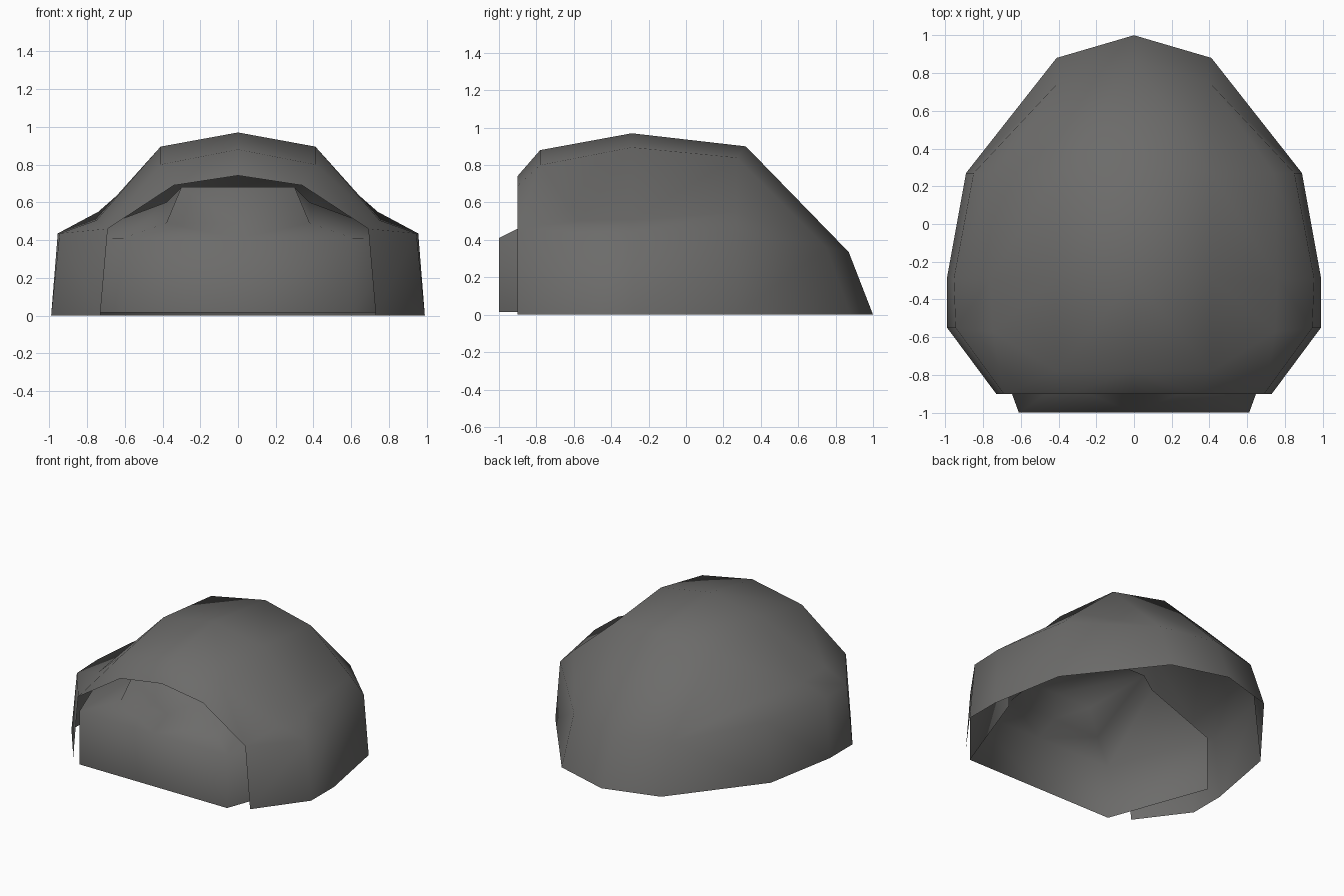
import bpy
import bmesh

if "Cube" in bpy.data.objects:
    bpy.data.objects.remove(bpy.data.objects["Cube"])

grey = bpy.data.materials.new("charcoal_grey")
grey.diffuse_color = (0.15, 0.148, 0.144, 1)
grey.use_nodes = True
grey.node_tree.nodes["Principled BSDF"].inputs["Base Color"].default_value = grey.diffuse_color


def half_surface(name, points, faces):
    """Smooth single-skin surface built as its right half, mirrored across x = 0."""
    bm = bmesh.new()
    verts = {k: bm.verts.new(p) for k, p in points.items()}
    for f in faces:
        bm.faces.new([verts[k] for k in f])
    bmesh.ops.remove_doubles(bm, verts=bm.verts[:], dist=0.001)
    bmesh.ops.recalc_face_normals(bm, faces=bm.faces[:])
    # make the faces look outward, away from the middle of the form
    if sum(f.normal.dot(f.calc_center_median()) * f.calc_area() for f in bm.faces) < 0:
        bmesh.ops.reverse_faces(bm, faces=bm.faces[:])
    for f in bm.faces:
        f.smooth = True
    mesh = bpy.data.meshes.new(name)
    bm.to_mesh(mesh)
    bm.free()
    mesh.materials.append(grey)
    obj = bpy.data.objects.new(name, mesh)
    bpy.context.collection.objects.link(obj)
    mod = obj.modifiers.new("mirror", "MIRROR")
    mod.use_clip = True
    mod.merge_threshold = 0.002
    return obj


# Domed shell: cross-sections from front to back, each from rim to crown
sections = [
    [(0.73, -0.9, 0), (0.69, -0.9, 0.46), (0.69, -0.9, 0.46), (0.34, -0.9, 0.69), (0, -0.9, 0.742)],
    [(0.99, -0.55, 0), (0.945, -0.55, 0.435), (0.75, -0.57, 0.505), (0.41, -0.78, 0.8), (0, -0.78, 0.88)],
    [(0.99, -0.28, 0), (0.955, -0.29, 0.435), (0.76, -0.29, 0.505), (0.41, -0.29, 0.895), (0, -0.29, 0.97)],
    [(0.89, 0.27, 0), (0.85, 0.27, 0.44), (0.74, 0.27, 0.55), (0.41, 0.27, 0.84), (0, 0.32, 0.9)],
]
pts = {(r, c): p for r, row in enumerate(sections) for c, p in enumerate(row)}
faces = []
for r in range(3):
    for c in range(4):
        if (r, c) == (0, 1):      # shoulder narrows to a point at the front arch
            faces.append([(0, 1), (1, 1), (1, 2)])
        else:
            faces.append([(r, c), (r + 1, c), (r + 1, c + 1), (r, c + 1)])

# Rear of the shell
pts.update({"rim_side": (0.41, 0.88, 0), "rim_mid": (0, 1, 0),
            "back_side": (0.4, 0.75, 0.36), "back_mid": (0, 0.87, 0.335)})
faces += [[(3, 0), "rim_side", "back_side", (3, 1)],
          ["rim_side", "rim_mid", "back_mid", "back_side"],
          [(3, 1), "back_side", (3, 2)],
          [(3, 2), "back_side", (3, 3)],
          [(3, 3), "back_side", "back_mid", (3, 4)]]
half_surface("shell", pts, faces)

# Front panel: raised tray that wraps into the shell, open below and behind
panel = {
    "low_mid": (0, -1, 0.015), "low_front": (0.61, -1, 0.015), "low_rear": (0.877, -0.27, 0.015),
    "edge_mid": (0, -1, 0.41), "edge_front": (0.61, -1, 0.41), "edge_rear": (0.877, -0.27, 0.415),
    "step_mid": (0, -0.84, 0.49), "step_front": (0.38, -0.84, 0.49), "step_rear": (0.38, -0.26, 0.6),
    "top_mid": (0, -0.82, 0.68), "top_front": (0.3, -0.82, 0.68),
    "top_rear": (0.3, -0.25, 0.68), "top_rear_mid": (0, -0.25, 0.68),
}
half_surface("front_panel", panel, [
    ["low_mid", "low_front", "edge_front", "edge_mid"],
    ["low_front", "low_rear", "edge_rear", "edge_front"],
    ["edge_mid", "edge_front", "step_front", "step_mid"],
    ["edge_front", "edge_rear", "step_rear", "step_front"],
    ["step_mid", "step_front", "top_front", "top_mid"],
    ["step_front", "step_rear", "top_rear", "top_front"],
    ["top_mid", "top_front", "top_rear", "top_rear_mid"],
])
